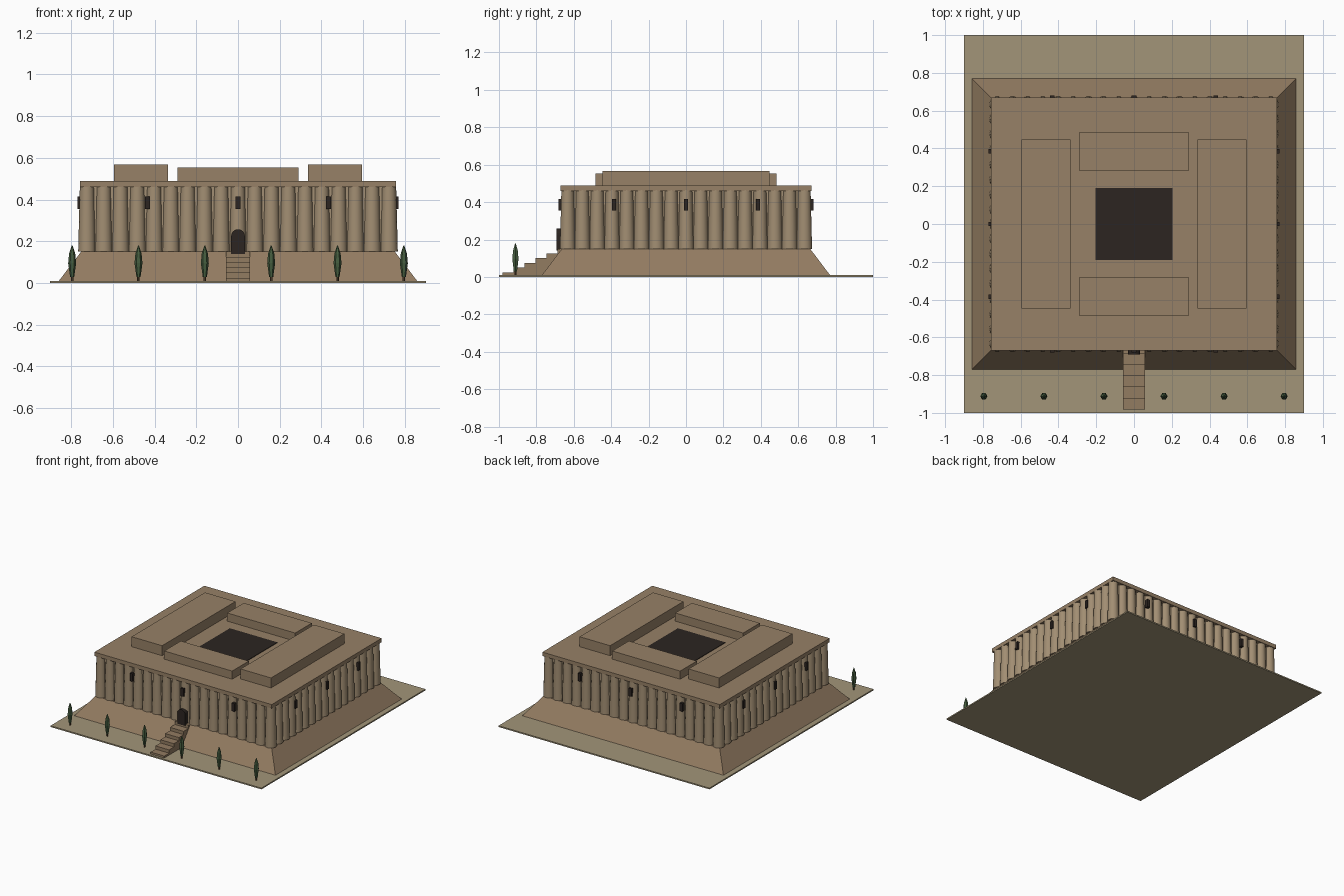
import bpy, bmesh, math

if "Cube" in bpy.data.objects:
    bpy.data.objects.remove(bpy.data.objects["Cube"])

def mat(name, rgb):
    m = bpy.data.materials.new(name)
    m.diffuse_color = (*rgb, 1)
    m.use_nodes = True
    m.node_tree.nodes["Principled BSDF"].inputs["Base Color"].default_value = m.diffuse_color
    return m

GROUND = mat("dry_grass", (0.36, 0.30, 0.19))
CLAY = mat("clay", (0.29, 0.20, 0.12))
ROOF = mat("roof_clay", (0.31, 0.22, 0.135))
WALL = mat("wall_clay", (0.36, 0.27, 0.17))
DARK = mat("dark_opening", (0.025, 0.018, 0.015))
WOOD = mat("trunk_wood", (0.10, 0.06, 0.03))
LEAF = mat("cypress_green", (0.06, 0.11, 0.05))

def finish(bm, name, material):
    bmesh.ops.recalc_face_normals(bm, faces=bm.faces)
    me = bpy.data.meshes.new(name)
    bm.to_mesh(me)
    bm.free()
    me.materials.append(material)
    ob = bpy.data.objects.new(name, me)
    bpy.context.collection.objects.link(ob)
    return ob

def loft(bm, rings):
    """Skin a stack of closed rings and cap both ends."""
    rows = [[bm.verts.new(p) for p in r] for r in rings]
    n = len(rows[0])
    for a, b in zip(rows, rows[1:]):
        for i in range(n):
            bm.faces.new((a[i], a[(i + 1) % n], b[(i + 1) % n], b[i]))
    bm.faces.new(rows[0][::-1])
    bm.faces.new(rows[-1])

def rect(x0, x1, y0, y1, z):
    return [(x0, y0, z), (x1, y0, z), (x1, y1, z), (x0, y1, z)]

def circle(x, y, z, r, n):
    return [(x + r * math.cos(2 * math.pi * i / n),
             y + r * math.sin(2 * math.pi * i / n), z) for i in range(n)]

def box(name, x0, x1, y0, y1, z0, z1, material):
    bm = bmesh.new()
    loft(bm, [rect(x0, x1, y0, y1, z0), rect(x0, x1, y0, y1, z1)])
    return finish(bm, name, material)

def taper(name, low, high, z0, z1, material):
    bm = bmesh.new()
    loft(bm, [rect(-x, x, -y, y, z) for (x, y), z in ((low, z0), (high, z1))])
    return finish(bm, name, material)

# Ground, sloping plinth and wall core
box("ground", -0.9, 0.9, -1, 1, 0, 0.01, GROUND)
taper("plinth", (0.865, 0.776), (0.752, 0.664), 0.002, 0.15, CLAY)
taper("wall_core", (0.735, 0.645), (0.73, 0.64), 0.15, 0.465, WALL)

# Half-round columns around all four walls
bm = bmesh.new()
NX, NY, X, Y = 19, 17, 0.724, 0.633
spots = set()
for i in range(NX):
    x = round(-X + 2 * X * i / (NX - 1), 4)
    spots |= {(x, -Y), (x, Y)}
for i in range(NY):
    y = round(-Y + 2 * Y * i / (NY - 1), 4)
    spots |= {(-X, y), (X, y)}
for x, y in sorted(spots):
    loft(bm, [circle(x, y, 0.15, 0.042, 14), circle(x, y, 0.465, 0.034, 14)])
columns = finish(bm, "wall_columns", WALL)
bpy.context.view_layer.objects.active = columns
columns.select_set(True)
bpy.ops.object.shade_smooth_by_angle(angle=math.radians(40))

# Roof slab, dark courtyard and the four roof blocks
box("roof_slab", -0.757, 0.757, -0.67, 0.67, 0.46, 0.49, ROOF)
box("courtyard", -0.203, 0.203, -0.19, 0.19, 0.47, 0.494, DARK)
for s, side in ((-1, "left"), (1, "right")):
    x0, x1 = sorted((s * 0.335, s * 0.595))
    box(side + "_roof_block", x0, x1, -0.447, 0.447, 0.485, 0.567, ROOF)
for s, side in ((-1, "front"), (1, "back")):
    y0, y1 = sorted((s * 0.283, s * 0.485))
    box(side + "_roof_block", -0.29, 0.29, y0, y1, 0.485, 0.553, ROOF)

# Windows, three on each wall
for s in (-1, 1):
    for k in (-1, 0, 1):
        y0, y1 = sorted((s * 0.655, s * 0.681))
        x = k * 0.434
        box("window", x - 0.012, x + 0.012, y0, y1, 0.355, 0.416, DARK)
        x0, x1 = sorted((s * 0.745, s * 0.769))
        y = k * 0.385
        box("window", x0, x1, y - 0.011, y + 0.011, 0.355, 0.416, DARK)

# Arched doorway
bm = bmesh.new()
arch = [(-0.033, 0.14), (0.033, 0.14)]
arch += [(0.033 * math.cos(math.pi * i / 10), 0.224 + 0.034 * math.sin(math.pi * i / 10))
         for i in range(11)]
loft(bm, [[(x, y, z) for x, z in arch] for y in (-0.692, -0.65)])
finish(bm, "doorway", DARK)

# Entrance stairs
for i in range(6):
    y = -0.982 + 0.0592 * i
    box("stair", -0.058, 0.058, y, min(y + 0.0592, -0.66) if i < 5 else -0.65,
        0.003, 0.025 * (i + 1), CLAY)

# Row of cypress trees
for i in range(6):
    x, y = -0.795 + 0.318 * i, -0.912
    bm = bmesh.new()
    loft(bm, [circle(x, y, z, 0.006, 6) for z in (0.005, 0.05)])
    finish(bm, "tree_trunk", WOOD)
    bm = bmesh.new()
    loft(bm, [circle(x, y, z, r, 6) for z, r in
              ((0.03, 0.010), (0.095, 0.019), (0.14, 0.015), (0.18, 0.002))])
    finish(bm, "tree_crown", LEAF)
